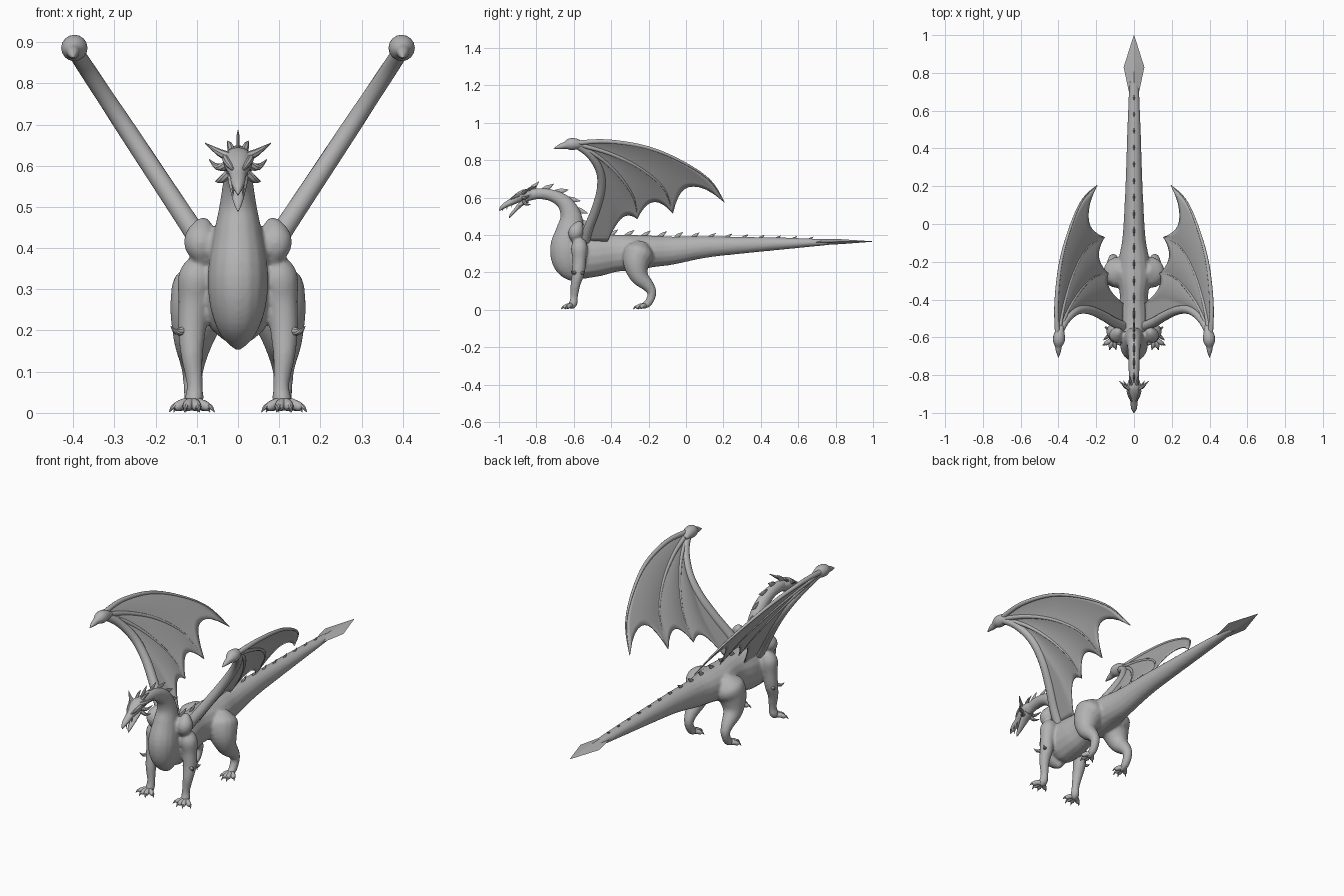
import bpy, bmesh, math
from mathutils import Vector

cube = bpy.data.objects.get("Cube")
if cube:
    bpy.data.objects.remove(cube, do_unlink=True)

GREY = (0.45, 0.45, 0.45, 1)
mat = bpy.data.materials.new("stone_grey")
mat.use_nodes = True
mat.diffuse_color = GREY
bsdf = mat.node_tree.nodes["Principled BSDF"]
bsdf.inputs["Base Color"].default_value = GREY
bsdf.inputs["Roughness"].default_value = 0.7


def spline(pts, t):
    """Point at t (0..1) on a smooth curve through pts of any dimension."""
    u = min(max(t, 0), 1) * (len(pts) - 1)
    i = min(int(u), len(pts) - 2)
    f = u - i
    p1, p2 = pts[i], pts[i + 1]
    p0 = pts[max(i - 1, 0)]
    p3 = pts[min(i + 2, len(pts) - 1)]
    return [b + f / 2 * (c - a + f * (2 * a - 5 * b + 4 * c - d + f * (3 * (b - c) + d - a)))
            for a, b, c, d in zip(p0, p1, p2, p3)]


def add_tube(bm, pts, sides=16, steps=4):
    """Closed tube through (x, y, z, half width, half height)."""
    n = (len(pts) - 1) * steps
    rows = [spline(pts, k / n) for k in range(n + 1)]
    rings = []
    for k, row in enumerate(rows):
        tan = (Vector(rows[min(k + 1, n)][:3]) - Vector(rows[max(k - 1, 0)][:3])).normalized()
        side = Vector((1, 0, 0)) if abs(tan.x) < 0.95 else Vector((0, 1, 0))
        side = (side - tan * side.dot(tan)).normalized()
        up = tan.cross(side)
        w, h = max(row[3], 0.0008), max(row[4], 0.0008)
        ring = []
        for j in range(sides):
            a = math.tau * j / sides
            ring.append(bm.verts.new(Vector(row[:3]) + side * w * math.cos(a) + up * h * math.sin(a)))
        rings.append(ring)
    for a, b in zip(rings, rings[1:]):
        for j in range(sides):
            m = (j + 1) % sides
            bm.faces.new((a[j], a[m], b[m], b[j]))
    bm.faces.new(rings[0])
    bm.faces.new(rings[-1])


def flip(pts):
    return [(-p[0], *p[1:]) for p in pts]


def finish(name, bm, angle=40):
    bmesh.ops.recalc_face_normals(bm, faces=bm.faces)
    mesh = bpy.data.meshes.new(name)
    bm.to_mesh(mesh)
    bm.free()
    ob = bpy.data.objects.new(name, mesh)
    bpy.context.collection.objects.link(ob)
    mesh.materials.append(mat)
    bpy.ops.object.select_all(action='DESELECT')
    ob.select_set(True)
    bpy.context.view_layer.objects.active = ob
    bpy.ops.object.shade_smooth_by_angle(angle=math.radians(angle))
    return ob


def tubes(name, paths, pairs=(), sides=16, steps=4, angle=40):
    bm = bmesh.new()
    for p in paths:
        add_tube(bm, p, sides, steps)
    for p in pairs:
        add_tube(bm, p, sides, steps)
        add_tube(bm, flip(p), sides, steps)
    return finish(name, bm, angle)


def centre(rows):
    return [(0, *r) for r in rows]


def rnd(rows):
    return [(*r, r[3]) for r in rows]


# Body: neck and chest, trunk and tail, legs, fused into one skin
neck = centre([(-.87, .60, .026, .028), (-.80, .62, .028, .03), (-.72, .612, .03, .032),
               (-.65, .572, .035, .042), (-.615, .50, .046, .058), (-.62, .42, .062, .076),
               (-.637, .33, .074, .09), (-.63, .25, .066, .082), (-.612, .19, .042, .05),
               (-.60, .155, .008, .01)])
trunk = centre([(-.66, .28, .03, .05), (-.58, .285, .085, .115), (-.48, .29, .088, .113),
                (-.38, .302, .075, .1), (-.28, .305, .09, .095), (-.18, .312, .08, .085),
                (-.08, .316, .062, .076), (.1, .335, .05, .058), (.3, .345, .042, .045),
                (.55, .355, .034, .03), (.75, .361, .024, .016), (.8, .362, .012, .01)])
front_leg = rnd([(.08, -.565, .37, .03), (.1, -.57, .33, .045), (.108, -.57, .27, .037),
                 (.112, -.575, .2, .034), (.112, -.59, .14, .027), (.105, -.598, .07, .02),
                 (.107, -.605, .03, .023), (.11, -.625, .016, .015)])
hind_leg = rnd([(.06, -.235, .36, .03), (.075, -.25, .31, .08), (.095, -.265, .25, .072),
                (.108, -.25, .18, .05), (.11, -.2, .125, .032), (.11, -.182, .085, .024),
                (.11, -.203, .035, .021), (.11, -.24, .016, .015)])
wing_shoulder = rnd([(.085, -.6, .365, .012), (.09, -.595, .395, .036), (.09, -.585, .425, .04),
                     (.085, -.57, .46, .022), (.085, -.565, .475, .005)])
body = tubes("body", [neck, trunk], [front_leg, hind_leg, wing_shoulder])
remesh = body.modifiers.new("fuse", 'REMESH')
remesh.mode = 'VOXEL'
remesh.voxel_size = 0.007
remesh.use_smooth_shade = True
relax = body.modifiers.new("relax", 'SMOOTH')
relax.factor = 0.5
relax.iterations = 5

# Toes and claws, fanned around each foot
toes, claws = [], []
for fy, spread, reach in ((-.61, .05, .055), (-.215, .04, .065)):
    for k in range(4):
        a = (k - 1.5) / 1.5
        dx, dy = spread * a, -reach * (1 - .45 * a * a)
        def at(f, z, r):
            return (.112 + dx * f, fy + dy * f, z, r, r)
        toes.append([at(.05, .022, .013), at(.4, .022, .013), at(.75, .014, .011), at(.85, .01, .006)])
        claws.append([at(.72, .016, .008), at(.9, .015, .006), at(1.1, .002, .001)])
tubes("toes", [], toes, 10, 3)
tubes("claws", [], claws, 8, 3)

# Spurs behind the elbows
tubes("elbow_spurs", [], [
    rnd([(.13, -.59, .2, .012), (.15, -.605, .197, .007), (.163, -.615, .21, .001)]),
    rnd([(.125, -.565, .2, .012), (.145, -.55, .195, .007), (.155, -.545, .205, .001)])], 8, 3)

# Head: skull with snout, open lower jaw, horns, brows and teeth
tubes("skull", [centre([(-.81, .618, .022, .02), (-.855, .615, .036, .03), (-.89, .602, .033, .027),
                        (-.93, .579, .021, .019), (-.965, .56, .017, .014), (-.985, .545, .011, .011),
                        (-.998, .53, .002, .003)])])
tubes("lower_jaw", [centre([(-.85, .59, .026, .018), (-.885, .563, .024, .013), (-.915, .53, .016, .009),
                            (-.935, .508, .01, .007), (-.945, .49, .002, .002)])])
tubes("horns", [], [
    rnd([(.018, -.875, .62, .013), (.045, -.86, .632, .009), (.08, -.83, .655, .001)]),
    rnd([(.025, -.87, .6, .012), (.05, -.86, .597, .008), (.07, -.835, .615, .001)]),
    rnd([(.022, -.865, .58, .012), (.042, -.855, .565, .008), (.055, -.83, .562, .001)]),
    rnd([(.015, -.85, .635, .01), (.02, -.83, .65, .007), (.025, -.8, .66, .001)])], 8, 3)
tubes("brow_ridges", [], [rnd([(.012, -.94, .59, .003), (.022, -.915, .603, .008),
                               (.03, -.885, .617, .009), (.03, -.86, .625, .003)])], 8, 3)
tubes("teeth", [], [[(.012, y, z, .004, .004), (.012, y - .003, z - .02, .0008, .0008)]
                    for y, z in ((-.978, .546), (-.955, .555), (-.93, .565))], 6, 1)


# Row of thin swept spines along neck, back and tail
def spine(y, z, lean, size):
    """Flat fin whose base runs along the back; lean is the slope of the back."""
    c, s = math.cos(lean), math.sin(lean)
    rows = ((-.6, -.25, .5), (-.1, .3, .4), (.4, .65, .22), (.85, 1, .02))
    return [(0, y + size * (c * a - s * b), z + size * (s * a + c * b), .004 if r > .1 else .001, size * r)
            for a, b, r in rows]


fins = [spine(-.39 + .088 * k, .398 - .0021 * k, 0, .031 - .0011 * k) for k in range(13)]
fins += [spine(y, z, math.radians(d), .036) for y, z, d in (
    (-.81, .645, 10), (-.74, .64, -5), (-.67, .623, -25), (-.61, .578, -45),
    (-.57, .52, -55), (-.55, .455, -60), (-.48, .402, -10))]
tubes("back_spines", fins, sides=8, steps=2)

# Flat diamond blade at the end of the tail
tubes("tail_blade", [centre([(.69, .361, .025, .016), (.83, .364, .055, .013), (1.0, .365, .001, .001)])],
      sides=4, steps=1, angle=10)

# Wings: four fan lines from the wrist and the arm, on a leaning plane
wrist = (-.6, .89)
fingers = [
    [wrist, (-.42, .9), (-.2, .865), (-.01, .785), (.13, .69), (.205, .575)],
    [wrist, (-.42, .84), (-.25, .76), (-.12, .65), (-.07, .515)],
    [wrist, (-.47, .82), (-.36, .72), (-.28, .6), (-.26, .485)],
    [wrist, (-.475, .8), (-.43, .68), (-.4, .53), (-.42, .365)],
    [wrist, (-.515, .83), (-.46, .74), (-.455, .64), (-.485, .53), (-.52, .44), (-.54, .37)]]


def lean(y, z, billow=0):
    return (.1 + (z - .43) * .66 - billow, y, z)


bm = bmesh.new()
U, V = 10, 20
for (a, b), sag in zip(zip(fingers, fingers[1:]), (.2, .16, .14, 0)):
    for sign in (1, -1):
        grid = []
        for i in range(U + 1):
            s = i / U
            arch = 4 * s * (1 - s)
            row = []
            for j in range(V + 1):
                t = j / V * (1 - sag * arch ** .7)
                p, q = spline(a, t), spline(b, t)
                x, y, z = lean(p[0] + (q[0] - p[0]) * s, p[1] + (q[1] - p[1]) * s, .012 * arch * t * (sag > 0))
                row.append(bm.verts.new((x * sign, y, z)))
            grid.append(row)
        for r0, r1 in zip(grid, grid[1:]):
            for j in range(V):
                bm.faces.new((r0[j], r0[j + 1], r1[j + 1], r1[j]))
bmesh.ops.remove_doubles(bm, verts=bm.verts, dist=1e-5)
membrane = finish("wing_membranes", bm, 60)
thick = membrane.modifiers.new("thickness", 'SOLIDIFY')
thick.thickness = 0.005
thick.offset = 0


def bone(line, r0, r1):
    n = len(line) - 1
    return rnd([(*lean(*p), r0 + (r1 - r0) * k / n) for k, p in enumerate(line)])


tubes("wing_fingers", [], [bone(f, .014, .002) for f in fingers[:3]], 10, 5)
tubes("wing_arms", [], [bone(fingers[4], .019, .027)], 14, 5)
tubes("wing_wrists", [], [rnd([(.385, -.54, .875, .012), (.395, -.585, .885, .029), (.398, -.62, .885, .031),
                               (.4, -.65, .878, .018), (.4, -.675, .872, .013), (.4, -.708, .862, .001)])])
